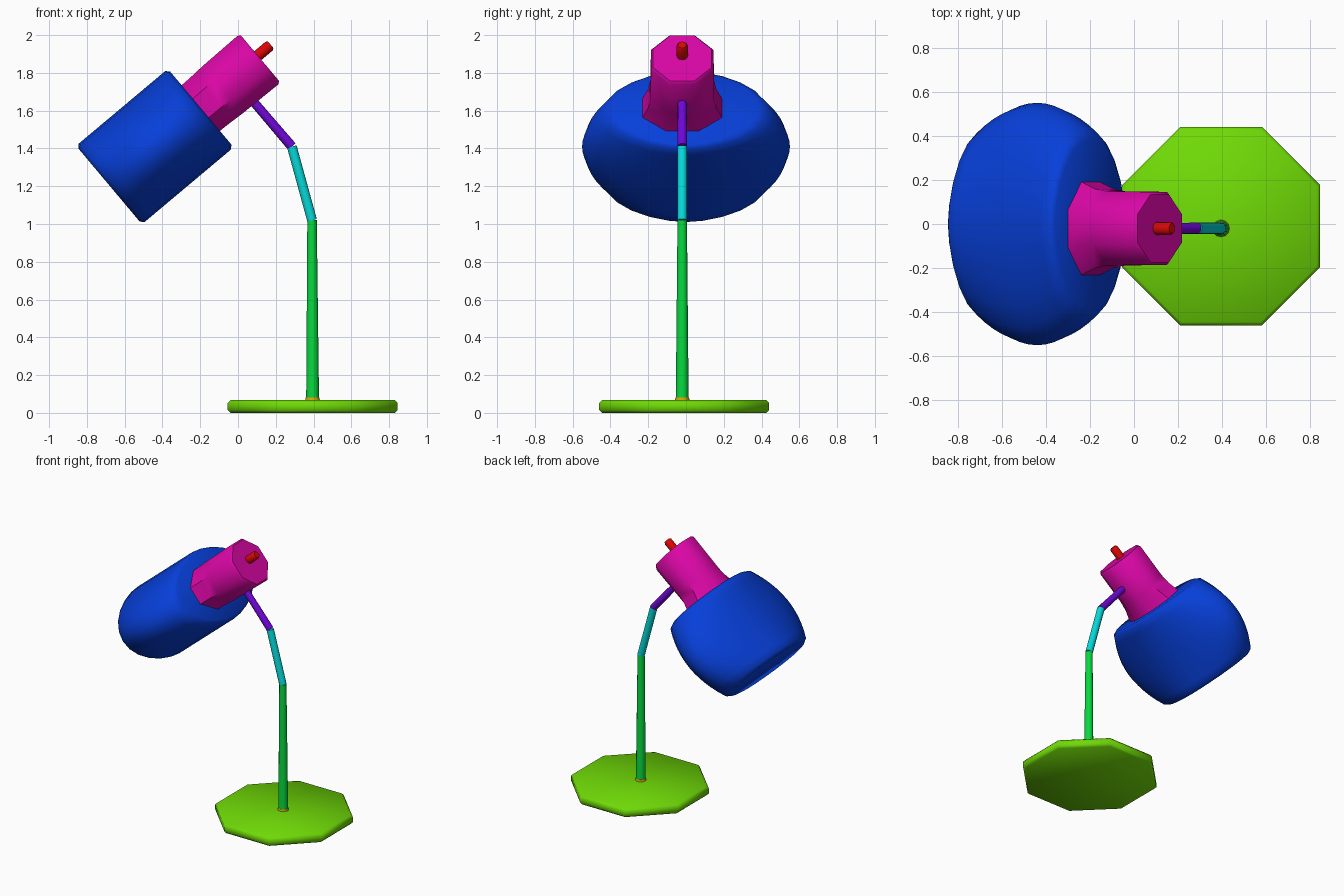
import bpy, bmesh, math
from mathutils import Vector

cube = bpy.data.objects.get("Cube")
if cube:
    bpy.data.objects.remove(cube, do_unlink=True)


def material(name, rgb):
    m = bpy.data.materials.new(name)
    m.use_nodes = True
    m.diffuse_color = (*rgb, 1)
    m.node_tree.nodes["Principled BSDF"].inputs["Base Color"].default_value = (*rgb, 1)
    return m


# Evenly spaced saturated hues
FULL, MOST, HALFWAY, LITTLE, NONE = 0.70, 0.38, 0.16, 0.05, 0.002
red = material("red", (FULL, NONE, NONE))
amber = material("amber", (FULL, MOST, NONE))
lime = material("lime", (HALFWAY, FULL, NONE))
green = material("green", (NONE, FULL, LITTLE))
cyan = material("cyan", (NONE, FULL, FULL))
blue = material("blue", (NONE, LITTLE, FULL))
purple = material("purple", (HALFWAY, NONE, FULL))
magenta = material("magenta", (FULL, NONE, MOST))


def loft(name, mat, origin, axis, rings, sides, phase=0.0, power=1.0, smooth=40):
    """Closed skin through rings (distance along axis, half width in y, half depth)."""
    axis = Vector(axis).normalized()
    wide = Vector((0, 1, 0))
    deep = wide.cross(axis)
    bm = bmesh.new()
    loops = []
    for dist, w, d in rings:
        loop = []
        for i in range(sides):
            t = 2 * math.pi * (i + phase) / sides
            c, s = math.cos(t), math.sin(t)
            c = math.copysign(abs(c) ** power, c)
            loop.append(bm.verts.new(Vector(origin) + axis * dist + wide * (w * c) + deep * (d * s)))
        loops.append(loop)
    for a, b in zip(loops, loops[1:]):
        for i in range(sides):
            j = (i + 1) % sides
            bm.faces.new((a[i], a[j], b[j], b[i]))
    bm.faces.new(loops[0][::-1])
    bm.faces.new(loops[-1])
    bmesh.ops.recalc_face_normals(bm, faces=bm.faces[:])
    mesh = bpy.data.meshes.new(name)
    bm.to_mesh(mesh)
    bm.free()
    mesh.materials.append(mat)
    obj = bpy.data.objects.new(name, mesh)
    bpy.context.collection.objects.link(obj)
    bpy.ops.object.select_all(action="DESELECT")
    obj.select_set(True)
    bpy.context.view_layer.objects.active = obj
    bpy.ops.object.shade_smooth_by_angle(angle=math.radians(smooth))


def rod(name, mat, start, end, r1, r2, sides=12):
    axis = Vector(end) - Vector(start)
    loft(name, mat, start, axis, [(0, r1, r1), (axis.length, r2, r2)], sides)


UP = (0, 0, 1)
OCT = 1 / math.cos(math.pi / 8)   # apothem to corner radius
Y = -0.02                         # centre line of the stand

# Octagonal base with softened rims
base_rings = [(z, r * OCT, r * OCT) for z, r in
              ((0, 0.435), (0.015, 0.45), (0.052, 0.45), (0.067, 0.435))]
loft("base", lime, (0.395, -0.01, 0), UP, base_rings, 8, phase=0.5, smooth=50)
rod("base_collar", amber, (0.395, Y, 0.06), (0.395, Y, 0.082), 0.04, 0.036)

# Stand in three bent sections
foot, bend, elbow, tip = (0.395, Y, 0.07), (0.392, Y, 1.02), (0.285, Y, 1.41), (0.08, Y, 1.65)
rod("pole", green, foot, bend, 0.034, 0.025)
rod("lower_arm", cyan, bend, elbow, 0.026, 0.026)
rod("upper_arm", purple, elbow, tip, 0.026, 0.024)

# Lamp head, tilted: flattened barrel bulging sideways only
tilt = math.radians(40)
AX = Vector((math.cos(tilt), 0, math.sin(tilt)))
centre = Vector((-0.44, 0, 1.41))
HALF = 0.317
shade_rings = [(-HALF, 0.395, 0.252)]
for k in range(-6, 7):
    a = k * (HALF - 0.018) / 6
    shade_rings.append((a, 0.55 - 1.35 * a * a, 0.271))
shade_rings.append((HALF, 0.385, 0.252))
loft("shade", blue, centre, AX, shade_rings, 24, power=1.15, smooth=60)

# Octagonal lamp holder, flaring where it meets the shade
neck = centre + AX * HALF + Vector((0, -0.02, 0))
neck_rings = [(d, w * OCT, h * OCT) for d, w, h in
              ((-0.03, 0.222, 0.158), (0.015, 0.205, 0.158), (0.08, 0.18, 0.16),
               (0.15, 0.168, 0.164), (0.395, 0.166, 0.168), (0.41, 0.154, 0.157))]
loft("lamp_holder", magenta, neck, AX, neck_rings, 8, phase=0.5, smooth=47)

# Switch button on the end of the holder
button = neck + AX * 0.40 + Vector((-0.005, 0, 0.02))
loft("switch_button", red, button, AX,
     [(0, 0.03, 0.03), (0.079, 0.03, 0.03), (0.09, 0.022, 0.022)], 12)
